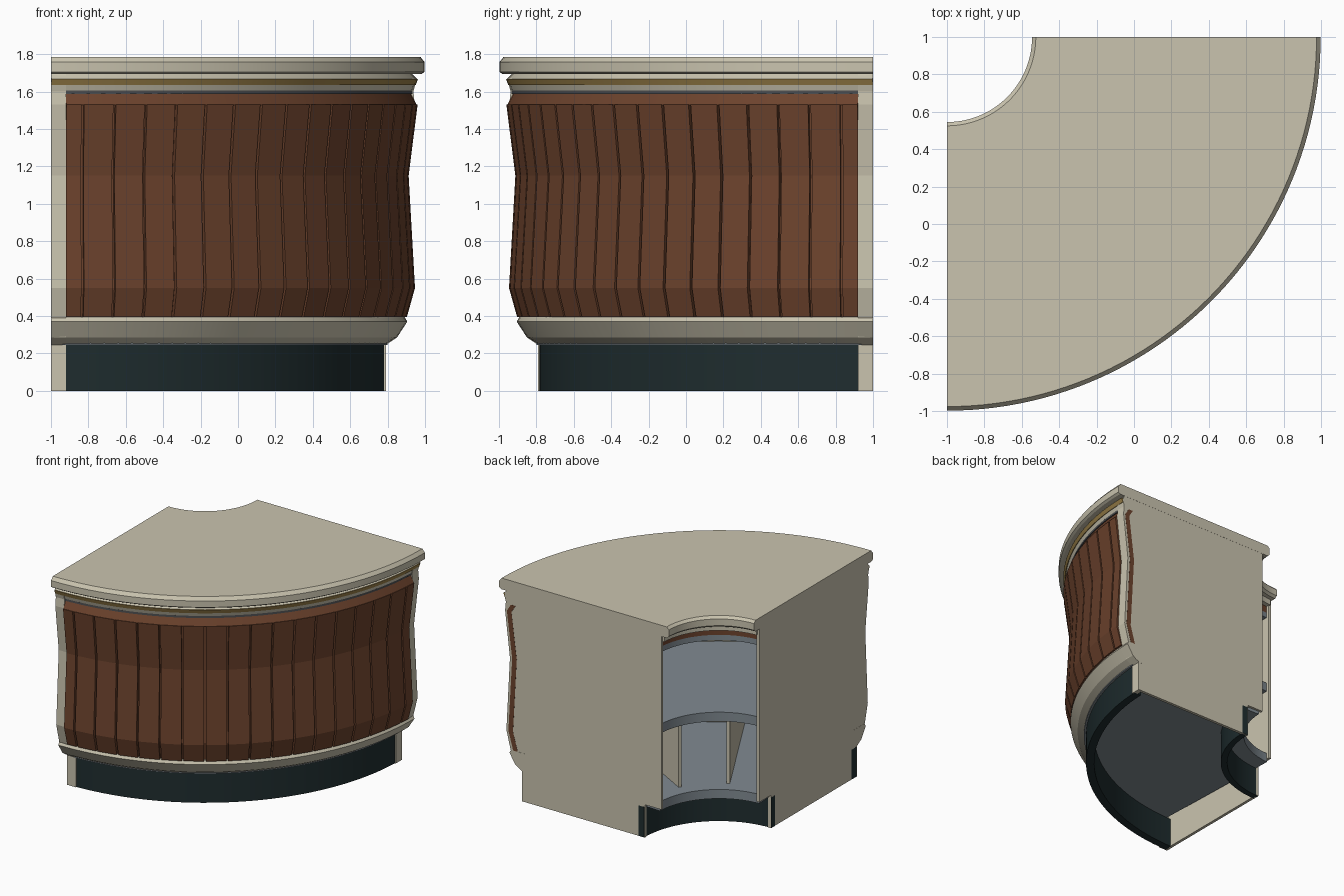
import bpy, bmesh, math

if "Cube" in bpy.data.objects:
    bpy.data.objects.remove(bpy.data.objects["Cube"])


def material(name, hex_code):
    def lin(c):
        c /= 255
        return c / 12.92 if c < 0.04045 else ((c + 0.055) / 1.055) ** 2.4
    m = bpy.data.materials.new(name)
    m.diffuse_color = [lin(int(hex_code[i:i + 2], 16)) for i in (0, 2, 4)] + [1]
    m.use_nodes = True
    m.node_tree.nodes["Principled BSDF"].inputs["Base Color"].default_value = m.diffuse_color
    return m


BEIGE = material("beige_paint", "CAC4AF")
BROWN = material("brown_wood", "6D432D")
TEAL = material("dark_teal_plinth", "1F2D2F")
GOLD = material("gold_trim", "9A8049")
GREY = material("blue_grey_shelf", "808A91")
DARK = material("dark_grey_trim", "4E4F51")


def finish(name, bm, mat, smooth=True):
    bmesh.ops.recalc_face_normals(bm, faces=bm.faces)
    me = bpy.data.meshes.new(name)
    bm.to_mesh(me)
    bm.free()
    me.materials.append(mat)
    ob = bpy.data.objects.new(name, me)
    bpy.context.collection.objects.link(ob)
    if smooth:
        bpy.ops.object.select_all(action='DESELECT')
        ob.select_set(True)
        bpy.context.view_layer.objects.active = ob
        bpy.ops.object.shade_smooth_by_angle(angle=math.radians(12))
    return ob


def point(r, deg, z):
    """Polar point around the inner corner of the counter."""
    a = math.radians(deg)
    return (-1 + r * math.cos(a), 1 - r * math.sin(a), z)


def sweep(bm, profile, a0, a1, steps):
    """Sweep a closed (radius, height) profile through an arc, capping both ends."""
    rings = [[bm.verts.new(point(r, a0 + (a1 - a0) * i / steps, z)) for r, z in profile]
             for i in range(steps + 1)]
    n = len(profile)
    for p, q in zip(rings, rings[1:]):
        for j in range(n):
            k = (j + 1) % n
            bm.faces.new((p[j], p[k], q[k], q[j]))
    bm.faces.new(rings[0])
    bm.faces.new(rings[-1])


def ring(name, profile, mat, a0=0, a1=90, steps=36):
    bm = bmesh.new()
    sweep(bm, profile, a0, a1, steps)
    return finish(name, bm, mat)


def box(r0, r1, z0, z1):
    return [(r0, z0), (r1, z0), (r1, z1), (r0, z1)]


# Countertop with eased edges on both curves
ring("countertop", [(0.475, 1.693), (1.98, 1.693), (1.998, 1.705), (1.998, 1.757),
                    (1.976, 1.785), (0.475, 1.785), (0.455, 1.765), (0.455, 1.71)], BEIGE, steps=48)

# Mouldings under the countertop, outer side
ring("upper_cove", [(1.85, 1.667), (1.958, 1.667), (1.93, 1.695), (1.85, 1.695)], BEIGE, 0.1, 89.9)
ring("gold_band", [(1.85, 1.634), (1.95, 1.634), (1.962, 1.667), (1.85, 1.667)], GOLD, 0.1, 89.9)
ring("upper_fillet", [(1.85, 1.605), (1.935, 1.605), (1.945, 1.634), (1.85, 1.634)], BEIGE, 0.1, 89.9)
ring("shadow_strip", box(1.85, 1.935, 1.588, 1.605), DARK, 1, 89)

# Base moulding and plinth
ring("base_moulding", [(1.74, 0.245), (1.785, 0.245), (1.85, 0.285), (1.905, 0.37),
                       (1.89, 0.396), (1.74, 0.396)], BEIGE)
ring("outer_plinth", box(1.72, 1.784, 0, 0.2445), TEAL, 2, 90)
ring("inner_plinth", box(0.68, 0.73, 0, 0.25), TEAL)

# Curved plank cladding over a backing wall
wave = [(1.905, 0.396), (1.948, 0.55), (1.914, 1.15), (1.962, 1.53), (1.926, 1.588)]
ring("cladding_backing", [(r - 0.034, z) for r, z in wave]
     + [(r - 0.075, z) for r, z in reversed(wave)], BROWN, 0, 88)
bm = bmesh.new()
section = wave[:4] + [(r - 0.045, z) for r, z in reversed(wave[:4])]
for i in range(18):
    sweep(bm, section, max(2.4, 5 * i + 0.2), min(87.6, 5 * i + 4.8), 1)
finish("planks", bm, BROWN, smooth=False)
ring("plank_cap", [(1.89, 1.528), (1.958, 1.528), (1.926, 1.588), (1.86, 1.588)], BROWN, 2.4, 87.6)

# Two end panels: a thin sheet with a toe recess, and a thicker stile at the curved front
sheet = [(0.675, 0), (1.76, 0), (1.76, 1.7), (0.525, 1.7), (0.525, 0.27), (0.675, 0.27)]
stile = [(1.75, 0), (1.79, 0), (1.79, 0.245), (1.85, 0.285), (1.895, 0.396), (1.933, 0.55),
         (1.901, 1.15), (1.945, 1.53), (1.938, 1.6), (1.948, 1.64), (1.948, 1.667),
         (1.93, 1.7), (1.75, 1.7)]
for side, swap in (("left", False), ("back", True)):
    for part, outline, thick in (("end_panel", sheet, 0.025), ("end_stile", stile, 0.08)):
        bm = bmesh.new()
        sides = [[bm.verts.new((-1 + r, 1 - t, z) if swap else (-1 + t, 1 - r, z)) for r, z in outline]
                 for t in (0.001, thick)]
        for s in sides:
            bm.faces.new(s)
        for j in range(len(outline)):
            k = (j + 1) % len(outline)
            bm.faces.new((sides[0][j], sides[0][k], sides[1][k], sides[1][j]))
        finish(f"{side}_{part}", bm, BEIGE, smooth=False)

# Inner side: floor, middle shelf, top shelf and trims
ring("cabinet_floor", box(0.55, 1.8, 0.245, 0.32), GREY, 2, 88)
ring("middle_shelf", box(0.55, 1.84, 0.88, 0.955), GREY, 2, 88)
ring("top_shelf", box(0.55, 1.84, 1.545, 1.59), GREY, 2, 88)
ring("inner_wood_band", box(0.55, 0.6, 1.59, 1.645), BROWN, 2, 88)
ring("inner_fillet", box(0.51, 0.6, 1.645, 1.695), BEIGE, 2, 88)
ring("cabinet_back", box(1.8, 1.85, 0.32, 1.6), BEIGE, 2, 88)

# Radial dividers in the lower compartment
for i, deg in enumerate((29, 61)):
    a = math.radians(deg)
    ux, uy = math.cos(a), -math.sin(a)
    bm = bmesh.new()
    corners = ((0.66, -0.012), (1.81, -0.012), (1.81, 0.012), (0.66, 0.012))
    base = [bm.verts.new((-1 + ux * r - uy * s, 1 + uy * r + ux * s, 0.32)) for r, s in corners]
    face = bm.faces.new(base)
    top = bmesh.ops.extrude_face_region(bm, geom=[face])["geom"]
    bmesh.ops.translate(bm, vec=(0, 0, 0.56), verts=[v for v in top if isinstance(v, bmesh.types.BMVert)])
    finish(f"divider_{i + 1}", bm, BEIGE, smooth=False)
